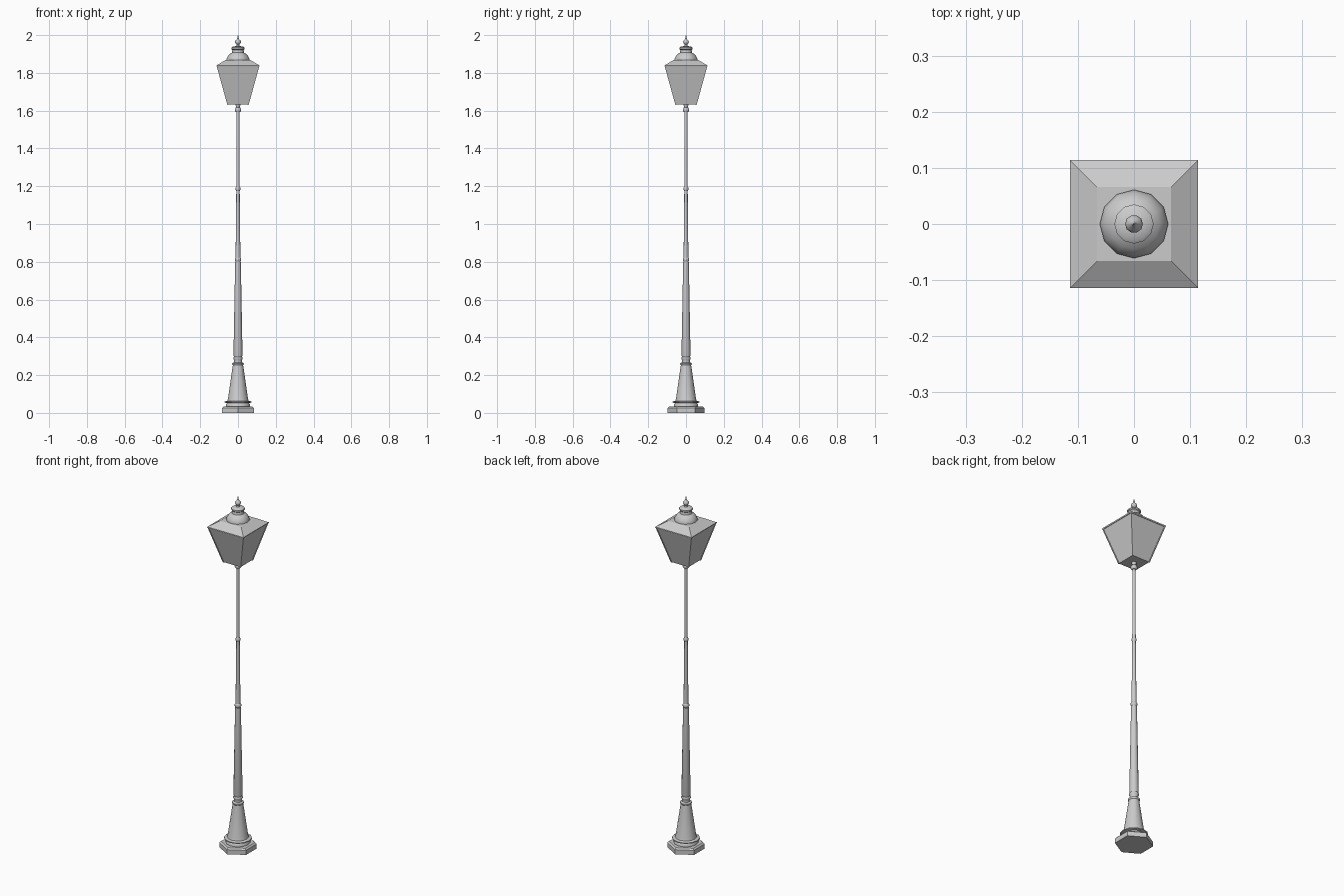
import bpy, bmesh
from math import pi, cos, sin

if "Cube" in bpy.data.objects:
    bpy.data.objects.remove(bpy.data.objects["Cube"])


def make(name, bm, smooth=None):
    bmesh.ops.recalc_face_normals(bm, faces=bm.faces)
    me = bpy.data.meshes.new(name)
    bm.to_mesh(me)
    bm.free()
    ob = bpy.data.objects.new(name, me)
    bpy.context.collection.objects.link(ob)
    if smooth:
        bpy.ops.object.select_all(action='DESELECT')
        ob.select_set(True)
        bpy.context.view_layer.objects.active = ob
        bpy.ops.object.shade_smooth_by_angle(angle=smooth)
    return ob


def turned(name, profile, sides, start=0.0, scale=1.0, smooth=None):
    """Stack of n-sided rings from (radius, z) pairs, capped at both ends."""
    bm = bmesh.new()
    rings = []
    for r, z in profile:
        rings.append([bm.verts.new((r * scale * cos(start + 2 * pi * i / sides),
                                    r * scale * sin(start + 2 * pi * i / sides), z))
                      for i in range(sides)])
    for a, b in zip(rings, rings[1:]):
        for i in range(sides):
            j = (i + 1) % sides
            bm.faces.new((a[i], a[j], b[j], b[i]))
    bm.faces.new(rings[0])
    bm.faces.new(rings[-1])
    return make(name, bm, smooth)


ROOT2 = 2 ** 0.5
SM = 0.7

# Hexagonal foot
turned("foot", [(.097, 0), (.097, .026), (.088, .034)], 6, pi / 2)

# Flared pedestal with rings
turned("pedestal", [(.064, .032), (.064, .045), (.058, .052), (.072, .055),
                    (.072, .060), (.056, .064), (.053, .075), (.027, .255)],
       12, smooth=SM)
turned("pedestal_collar", [(.027, .252), (.031, .257), (.031, .262), (.022, .268),
                           (.021, .280), (.025, .286), (.025, .293), (.021, .298)],
       12, smooth=SM)

# Three-stage tapering pole
turned("lower_pole", [(.021, .295), (.024, .305), (.015, .80)], 12, smooth=SM)
turned("middle_pole", [(.013, .80), (.009, 1.185)], 12, smooth=SM)
turned("upper_pole", [(.009, 1.18), (.008, 1.60)], 12, smooth=SM)
for name, z, r in (("lower_collar", .812, .017), ("middle_collar", 1.187, .0125),
                   ("upper_collar", 1.604, .017)):
    turned(name, [(r * .7, z - .012), (r, z - .005), (r, z + .005),
                  (r * .7, z + .012)], 12, smooth=SM)
turned("lantern_socket", [(.009, 1.595), (.009, 1.617), (.014, 1.633)], 12, smooth=SM)

# Square lantern body and roof (radii are half widths)
turned("lantern_body", [(.054, 1.632), (.110, 1.833)], 4, pi / 4, ROOT2)
turned("lantern_roof", [(.112, 1.832), (.114, 1.835), (.114, 1.839), (.066, 1.868)],
       4, pi / 4, ROOT2)

# Slim bars along the lantern corners
bm = bmesh.new()
for sx in (-1, 1):
    for sy in (-1, 1):
        ends = []
        for h, z in ((.0535, 1.631), (.1095, 1.834)):
            ends.append([bm.verts.new((sx * h + dx * .003, sy * h + dy * .003, z))
                         for dx, dy in ((-1, -1), (1, -1), (1, 1), (-1, 1))])
        for i in range(4):
            j = (i + 1) % 4
            bm.faces.new((ends[0][i], ends[0][j], ends[1][j], ends[1][i]))
        bm.faces.new(ends[0])
        bm.faces.new(ends[1])
make("lantern_corner_bars", bm)

# Domed vent cap
turned("dome", [(.061, 1.866), (.061, 1.872), (.055, 1.887), (.045, 1.899),
                (.032, 1.907), (.030, 1.922)], 12, smooth=SM)
turned("cap_disc", [(.028, 1.920), (.035, 1.926), (.035, 1.934), (.028, 1.939),
                    (.010, 1.942)], 12, smooth=SM)

# Finial ball and spike
turned("finial", [(.008, 1.940), (.007, 1.950), (.014, 1.957), (.016, 1.964),
                  (.013, 1.972), (.006, 1.978), (.004, 1.985), (.0008, 2.0)],
       10, smooth=SM)
